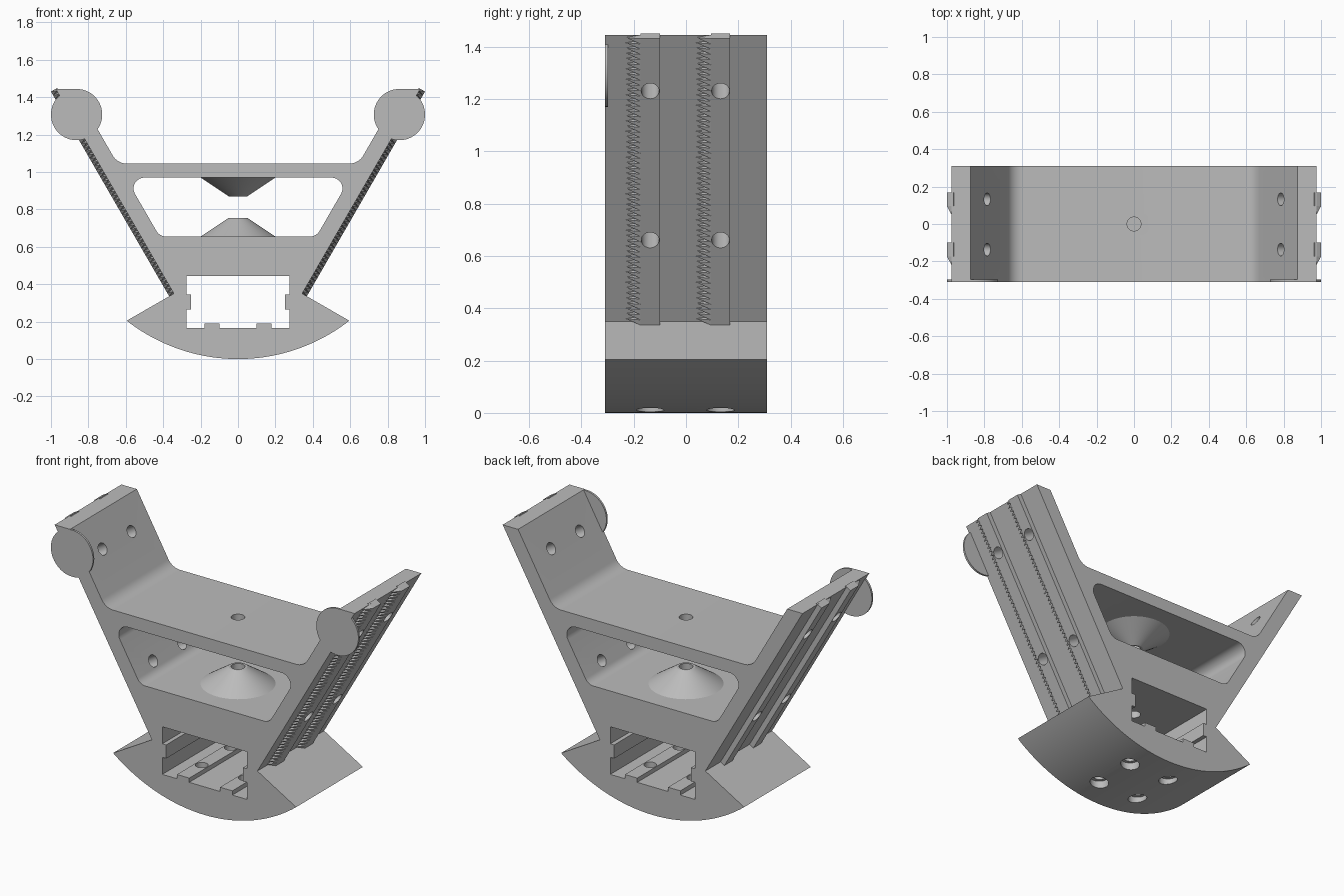
import bpy, bmesh, math
from mathutils import Vector

if "Cube" in bpy.data.objects:
    bpy.data.objects.remove(bpy.data.objects["Cube"])

GREY = bpy.data.materials.new("plain_grey")
GREY.use_nodes = True
GREY.diffuse_color = (0.5, 0.5, 0.5, 1)
GREY.node_tree.nodes["Principled BSDF"].inputs["Base Color"].default_value = (0.5, 0.5, 0.5, 1)

DEPTH = 0.31                       # half depth of the extrusion
FOOT = Vector((0.343, 0, 0.35))    # where the outer arm face meets the rocker
ALONG = Vector((0.5, 0, math.sqrt(0.75)))
OUT = Vector((math.sqrt(0.75), 0, -0.5))
LENGTH = 1.264
RAIL_H = 0.029
ROWS = (-0.137, 0.132)


def arm_point(s, h, y, side):
    p = FOOT + ALONG * s + OUT * h
    return Vector((side * p.x, y, p.z))


def make(name, bm):
    bmesh.ops.recalc_face_normals(bm, faces=bm.faces)
    mesh = bpy.data.meshes.new(name)
    bm.to_mesh(mesh)
    bm.free()
    mesh.materials.append(GREY)
    ob = bpy.data.objects.new(name, mesh)
    bpy.context.collection.objects.link(ob)
    return ob


def prism(name, points, y0, y1):
    bm = bmesh.new()
    face = bm.faces.new([bm.verts.new((x, y0, z)) for x, z in points])
    new = bmesh.ops.extrude_face_region(bm, geom=[face], use_keep_orig=True)["geom"]
    bmesh.ops.translate(bm, vec=(0, y1 - y0, 0),
                        verts=[v for v in new if isinstance(v, bmesh.types.BMVert)])
    return make(name, bm)


def rod(name, a, b, r1, r2=None, sides=40):
    a, b = Vector(a), Vector(b)
    bm = bmesh.new()
    bmesh.ops.create_cone(bm, cap_ends=True, segments=sides, radius1=r1,
                          radius2=r1 if r2 is None else r2, depth=(b - a).length)
    turn = (b - a).to_track_quat('Z', 'Y').to_matrix()
    bmesh.ops.rotate(bm, matrix=turn, verts=bm.verts)
    bmesh.ops.translate(bm, vec=(a + b) / 2, verts=bm.verts)
    return make(name, bm)


def fillet(prev, corner, nxt, radius, steps=10):
    p, c, n = (Vector(v) for v in (prev, corner, nxt))
    u, v = (p - c).normalized(), (n - c).normalized()
    half = u.angle(v) / 2
    centre = c + (u + v).normalized() * radius / math.sin(half)
    a = c + u * radius / math.tan(half) - centre
    b = c + v * radius / math.tan(half) - centre
    sweep = math.pi - 2 * half
    return [tuple(centre + (a * math.sin(sweep * (1 - i / steps)) + b * math.sin(sweep * i / steps))
                  / math.sin(sweep)) for i in range(steps + 1)]


def mirrored(half):
    return half + [(-x, z) for x, z in reversed(half) if x > 1e-6]


def cut(ob, cutters):
    for c in cutters:
        mod = ob.modifiers.new("cut", 'BOOLEAN')
        mod.object, mod.operation, mod.solver = c, 'DIFFERENCE', 'EXACT'
    bpy.context.view_layer.update()
    done = bpy.data.meshes.new_from_object(ob.evaluated_get(bpy.context.evaluated_depsgraph_get()))
    ob.modifiers.clear()
    ob.data = done


# Main frame: rocker base, two arms and bridge in one outline
R, tip = 0.966, math.asin(0.595 / 0.966)
outline = [(R * math.sin(tip * i / 24), R - R * math.cos(tip * i / 24)) for i in range(25)]
outline += [(0.343, 0.35), (0.975, 1.445), (0.875, 1.445)]
outline += fillet((0.875, 1.445), (0.645, 1.045), (0, 1.045), 0.087)
frame = prism("frame", mirrored(outline), -DEPTH, DEPTH)

# Window and mounting slot cutters
low, high = (0.419, 0.655), (0.601, 0.97)
window = fillet((0, 0.655), low, high, 0.06) + fillet(low, high, (0, 0.97), 0.058)
slot = [(0.1, 0.165), (0.1, 0.19), (0.18, 0.19), (0.18, 0.165), (0.275, 0.165), (0.275, 0.265),
        (0.25, 0.265), (0.25, 0.345), (0.275, 0.345), (0.275, 0.445)]
openings = [prism("window_cutter", mirrored(window), -0.5, 0.5),
            prism("slot_cutter", mirrored(slot), -0.5, 0.5)]
centre_hole = rod("centre_hole_cutter", (0, 0, 0.4), (0, 0, 1.2), 0.037)

# Bolt hole cutters in the arms and base
arm_holes = {}
base_holes = []
for side in (-1, 1):
    for y in ROWS:
        arm_holes[side, y] = [rod("arm_hole_cutter", arm_point(s, -0.16, y, side),
                                  arm_point(s, 0.1, y, side), 0.034) for s in (0.375, 1.033)]
        x = side * 0.14
        base_holes += [rod("bolt_cutter", (x, y, -0.1), (x, y, 0.25), 0.034),
                       rod("bolt_head_cutter", (x, y, -0.1), (x, y, 0.05), 0.053)]

all_arm_holes = [c for group in arm_holes.values() for c in group]
cut(frame, openings + [centre_hole] + all_arm_holes + base_holes)
parts = [frame]

# Cones around the centre hole
for name, z0, z1 in (("lower_cone", 0.655, 0.755), ("upper_cone", 0.97, 0.87)):
    cone = rod(name, (0, 0, z0), (0, 0, z1), 0.2, 0.05, 64)
    cut(cone, [centre_hole])
    parts.append(cone)

# Rails with toothed edges, and front discs
TEETH = 55
pitch = LENGTH / TEETH
for side, word in ((1, "left"), (-1, "right")):
    for y, row in zip(ROWS, ("front", "back")):
        root, edge = y - 0.037, y + 0.037
        ends = [(s, h) for s, h in ((0, -0.01), (LENGTH, -0.01), (LENGTH, RAIL_H), (0, RAIL_H))]
        profile = [arm_point(s, h, 0, side) for s, h in ends]
        rail = prism(f"{word}_{row}_rail", [(p.x, p.z) for p in profile], root, edge)
        cut(rail, arm_holes[side, y])
        parts.append(rail)
        bm = bmesh.new()
        for i in range(TEETH):
            s0, s1 = i * pitch, (i + 1) * pitch
            base = [bm.verts.new(arm_point(s, h, root, side))
                    for s, h in ((s0, 0), (s1, 0), (s1, RAIL_H), (s0, RAIL_H))]
            point = bm.verts.new(arm_point((s0 + s1) / 2, 0, root - 0.057, side))
            bm.faces.new(base)
            for j in range(4):
                bm.faces.new((base[j], base[(j + 1) % 4], point))
        make(f"{word}_{row}_teeth", bm)
    parts.append(rod(f"{word}_disc", (side * 0.863, -DEPTH, 1.307),
                     (side * 0.863, -DEPTH + 0.012, 1.307), 0.137, None, 64))

# Remove the helpers and smooth the curved faces
for c in openings + [centre_hole] + all_arm_holes + base_holes:
    bpy.data.objects.remove(c)
bpy.ops.object.select_all(action='DESELECT')
for ob in parts:
    ob.select_set(True)
bpy.context.view_layer.objects.active = frame
bpy.ops.object.shade_smooth_by_angle(angle=math.radians(25))
